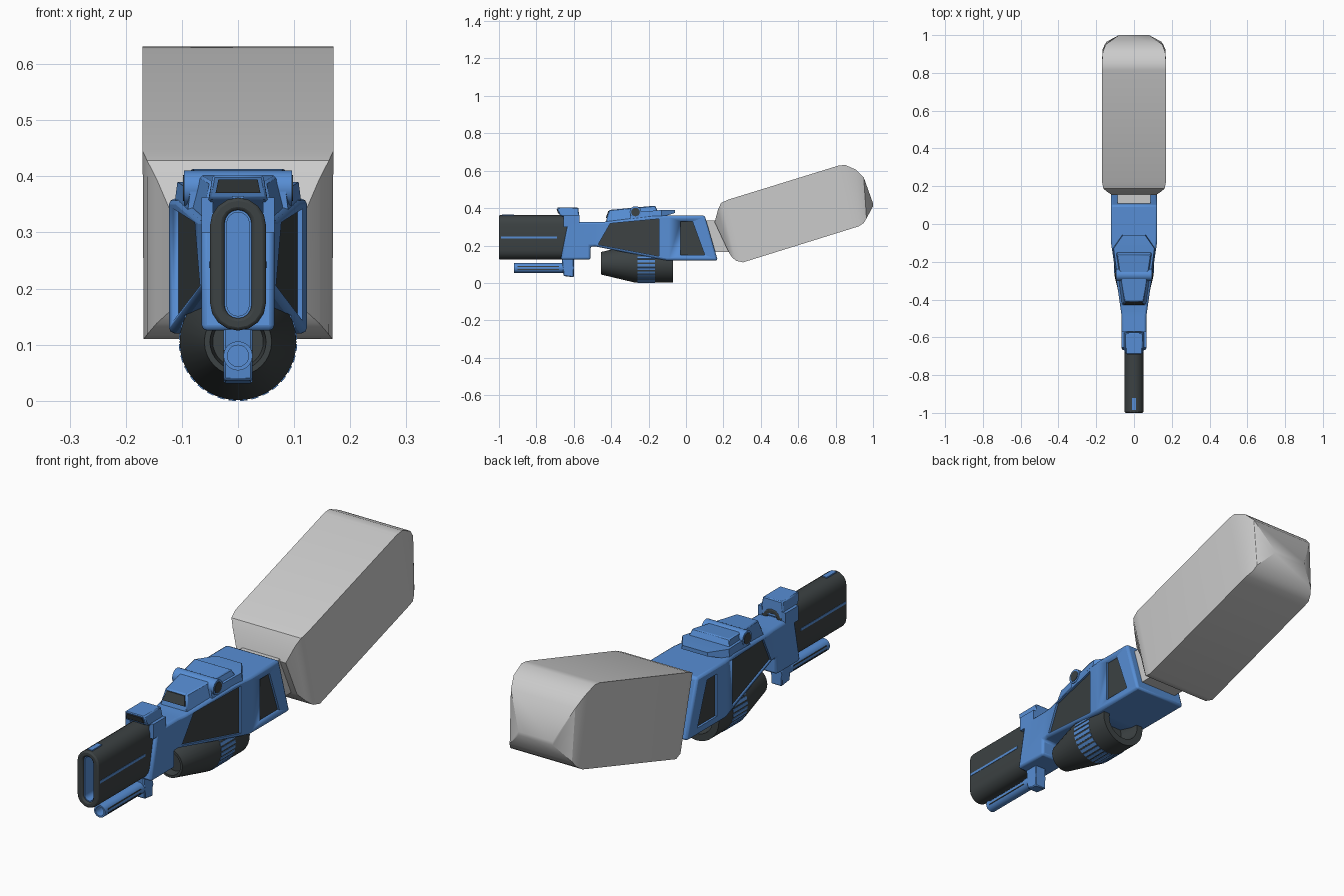
import bpy, bmesh, math
from mathutils import Matrix, Vector

if "Cube" in bpy.data.objects:
    bpy.data.objects.remove(bpy.data.objects["Cube"])


def material(name, rgb):
    m = bpy.data.materials.new(name)
    m.diffuse_color = (*rgb, 1)
    m.use_nodes = True
    m.node_tree.nodes["Principled BSDF"].inputs["Base Color"].default_value = m.diffuse_color
    return m


BLUE = material("blue", (0.095, 0.27, 0.66))
DARK = material("dark_grey", (0.045, 0.054, 0.056))
GREY = material("light_grey", (0.60, 0.60, 0.60))


def finish(bm, name, mat):
    bmesh.ops.recalc_face_normals(bm, faces=bm.faces)
    me = bpy.data.meshes.new(name)
    bm.to_mesh(me)
    bm.free()
    me.materials.append(mat)
    ob = bpy.data.objects.new(name, me)
    bpy.context.collection.objects.link(ob)
    return ob


def bevel(ob, width, segs=2):
    b = ob.modifiers.new("bevel", 'BEVEL')
    b.width, b.segments, b.limit_method = width, segs, 'ANGLE'
    b.angle_limit = math.radians(30)


def extrude(bm, a, b):
    """Closed solid between two matching outlines."""
    va, vb = [bm.verts.new(p) for p in a], [bm.verts.new(p) for p in b]
    n = len(a)
    for i in range(n):
        bm.faces.new((va[i], va[(i + 1) % n], vb[(i + 1) % n], vb[i]))
    bm.faces.new(va)
    bm.faces.new(vb)


def loft(name, sections, mat):
    """Sections of (bottom y, z, half width, top y, z, half width)."""
    bm = bmesh.new()
    rings = [[bm.verts.new(p) for p in ((-wb, yb, zb), (wb, yb, zb), (wt, yt, zt), (-wt, yt, zt))]
             for yb, zb, wb, yt, zt, wt in sections]
    for a, b in zip(rings, rings[1:]):
        for i in range(4):
            bm.faces.new((a[i], a[(i + 1) % 4], b[(i + 1) % 4], b[i]))
    bm.faces.new(rings[0])
    bm.faces.new(rings[-1])
    return finish(bm, name, mat)


def box(name, x, y, z, mat):
    bm = bmesh.new()
    extrude(bm, [(x[0], y[0], z[0]), (x[1], y[0], z[0]), (x[1], y[0], z[1]), (x[0], y[0], z[1])],
            [(x[0], y[1], z[0]), (x[1], y[1], z[0]), (x[1], y[1], z[1]), (x[0], y[1], z[1])])
    return finish(bm, name, mat)


def lathe(name, profile, z, mat, n=32):
    """Spin (radius, y) points about the y axis at height z."""
    bm = bmesh.new()
    vs = [bm.verts.new((r, y, 0)) for r, y in profile]
    es = [bm.edges.new(p) for p in zip(vs, vs[1:] + vs[:1])]
    bmesh.ops.spin(bm, geom=vs + es, cent=(0, 0, 0), axis=(0, 1, 0), angle=math.tau, steps=n)
    bmesh.ops.remove_doubles(bm, verts=bm.verts, dist=1e-5)
    bmesh.ops.translate(bm, verts=bm.verts, vec=(0, 0, z))
    return finish(bm, name, mat)


def half_width(y):
    t = min(1, max(0, (y + 0.49) / 0.40))
    return 0.065 + t * 0.058


# Main body: side profile, tapered towards the front
body_profile = [(-.67, .125), (-.63, .325), (-.45, .325), (-.17, .36), (.10, .36), (.17, .12),
                (-.10, .12), (-.14, .127), (-.485, .195), (-.51, .195), (-.51, .125)]
bm = bmesh.new()
extrude(bm, [(-1, *p) for p in body_profile], [(1, *p) for p in body_profile])
for y in (-.49, -.09):
    bmesh.ops.bisect_plane(bm, geom=bm.verts[:] + bm.edges[:] + bm.faces[:],
                           plane_co=(0, y, 0), plane_no=(0, 1, 0))
for v in bm.verts:
    v.co.x *= half_width(v.co.y)
body = finish(bm, "body", BLUE)
bevel(body, 0.01)

# Recessed side panels
panels = [[(-.405, .318), (-.145, .342), (-.145, .143), (-.47, .205)],
          [(-.03, .328), (.035, .328), (.10, .15), (-.03, .15)]]


def side_slabs(name, inner, outer, mat):
    bm = bmesh.new()
    for prof in panels:
        for s in (-1, 1):
            extrude(bm, [(s * (half_width(y) + inner), y, z) for y, z in prof],
                    [(s * (half_width(y) + outer), y, z) for y, z in prof])
    return finish(bm, name, mat)


cutter = side_slabs("panel_cutter", -.012, .02, BLUE)
cutter.hide_render = True
cutter.display_type = 'WIRE'
cut = body.modifiers.new("panels", 'BOOLEAN')
cut.operation, cut.solver, cut.object = 'DIFFERENCE', 'EXACT', cutter
side_slabs("side_panels", -.02, -.009, DARK)


# Barrel: hollow rounded-slot tube with blue lining
def stadium(hw, z0, z1, y, n=8):
    r, pts = hw, []
    for i in range(2 * n + 2):
        top = i <= n
        a = math.pi * (i if top else i - 1) / n
        pts.append((r * math.cos(a), y, (z1 - r if top else z0 + r) + r * math.sin(a)))
    return pts


def tube(name, outer, inner, y0, y1, mat):
    bm = bmesh.new()
    loops = [[bm.verts.new(p) for p in stadium(*s, y)]
             for s, y in ((outer, y0), (outer, y1), (inner, y1), (inner, y0))]
    n = len(loops[0])
    for a, b in zip(loops, loops[1:] + loops[:1]):
        for i in range(n):
            bm.faces.new((a[i], a[(i + 1) % n], b[(i + 1) % n], b[i]))
    return finish(bm, name, mat)


barrel = tube("barrel", (.05, .125, .362), (.024, .147, .340), -1, -.57, DARK)
bevel(barrel, 0.006)
tube("barrel_lining", (.026, .145, .342), (.020, .151, .336), -.99, -.6, BLUE)
bm = bmesh.new()
extrude(bm, stadium(.022, .149, .338, -.85), stadium(.022, .149, .338, -.58))
finish(bm, "barrel_plug", BLUE)
for s in (-1, 1):
    box("barrel_side_stripe", sorted((s * .046, s * .0515)), (-.99, -.69), (.237, .248), BLUE)
box("barrel_top_tab", (-.011, .011), (-.985, -.92), (.35, .365), BLUE)

# Front sight on its two legs
bevel(loft("front_sight", [(-.675, .36, .052, -.69, .402, .045),
                           (-.57, .33, .058, -.575, .402, .045)], BLUE), 0.004, 1)
loft("front_sight_window", [(-.683, .37, .04, -.692, .394, .035),
                            (-.675, .37, .04, -.68, .394, .035)], DARK)
for s in (-1, 1):
    box("sight_leg", sorted((s * .045, s * .065)), (-.655, -.57), (.30, .362), BLUE)

# Rear sight block with tab, window and side knobs
bevel(loft("scope_block", [(-.43, .322, .064, -.41, .39, .05),
                           (-.13, .345, .108, -.165, .413, .086)], BLUE), 0.004, 1)
loft("scope_tab", [(-.30, .335, .09, -.30, .375, .085), (-.13, .352, .113, -.13, .39, .108),
                   (-.058, .374, .062, -.058, .39, .058)], BLUE)
loft("scope_window", [(-.429, .347, .052, -.416, .384, .041),
                      (-.42, .347, .052, -.405, .384, .041)], DARK)
for name, r, l, mat in (("knob_ring", .031, .096, BLUE), ("knob_centre", .023, .098, DARK)):
    bm = bmesh.new()
    bmesh.ops.create_cone(bm, cap_ends=True, segments=20, radius1=r, radius2=r, depth=2 * l,
                          matrix=Matrix.Translation((0, -.27, .379)) @ Matrix.Rotation(math.pi / 2, 4, 'Y'))
    finish(bm, name, mat)

# Under-slung drum with a ring of blue fins
lathe("drum", [(0, -.42), (.045, -.42), (.05, -.455), (.06, -.455), (.104, -.27), (.104, -.07),
               (.075, -.07), (.065, -.16), (0, -.16)], .105, DARK)
bm = bmesh.new()
for i in range(32):
    m = Matrix.Translation((0, -.213, .105)) @ Matrix.Rotation(math.tau * (i + .5) / 32, 4, 'Y')
    m = m @ Matrix.Translation((0, 0, .1)) @ Matrix.Diagonal((.013, .095, .011, 1))
    bmesh.ops.create_cube(bm, size=1, matrix=m)
finish(bm, "drum_fins", BLUE)

# Small tube and bracket below the barrel
lathe("lower_tube", [(.019, -.92), (.026, -.92), (.026, -.60), (0, -.60), (0, -.75), (.019, -.75)],
      .08, BLUE, 20)
for s in (-1, 1):
    for z in (.072, .088):
        box("tube_groove", sorted((s * .02, s * .0262)), (-.90, -.68), (z - .002, z + .002), DARK)
bevel(loft("tube_bracket", [(-.655, .037, .026, -.665, .135, .026),
                            (-.60, .03, .026, -.60, .135, .026)], BLUE), 0.004, 1)

# Neck and big tilted rear block
loft("neck", [(.12, .165, .088, .06, .332, .088), (.26, .165, .088, .19, .335, .088)], GREY)
loft("rear_block", [(.228, .165, .115, .153, .325, .115), (.245, .138, .145, .172, .395, .145),
                    (.268, .118, .162, .188, .428, .162), (.305, .110, .168, .225, .445, .17),
                    (.89, .292, .167, .815, .627, .17), (.925, .303, .166, .85, .631, .17),
                    (.95, .32, .155, .91, .605, .165), (.965, .345, .145, .95, .565, .15),
                    (1, .41, .08, 1, .425, .08)], GREY)

# Smooth shading with sharp edges kept
for ob in bpy.context.scene.objects:
    ob.select_set(ob.type == 'MESH')
bpy.context.view_layer.objects.active = body
bpy.ops.object.shade_smooth_by_angle(angle=math.radians(32))
